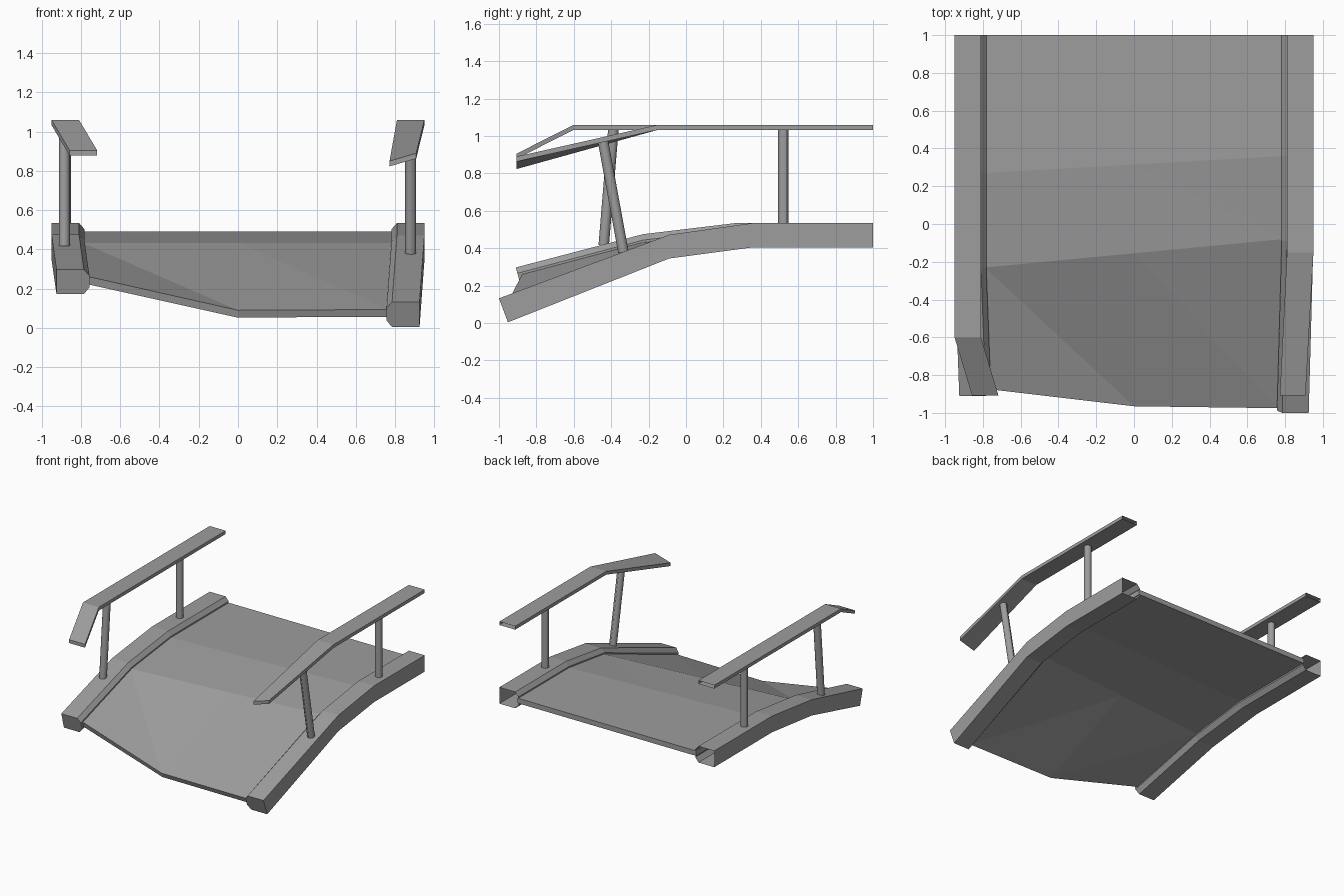
import bpy
import bmesh
from mathutils import Vector

cube = bpy.data.objects.get("Cube")
if cube:
    bpy.data.objects.remove(cube, do_unlink=True)

stone = bpy.data.materials.new("plain_grey")
stone.use_nodes = True
grey = (0.34, 0.34, 0.34, 1)
stone.diffuse_color = grey
bsdf = stone.node_tree.nodes["Principled BSDF"]
bsdf.inputs["Base Color"].default_value = grey
bsdf.inputs["Roughness"].default_value = 0.8


def finish(name, bm):
    bmesh.ops.recalc_face_normals(bm, faces=bm.faces)
    mesh = bpy.data.meshes.new(name)
    bm.to_mesh(mesh)
    bm.free()
    mesh.materials.append(stone)
    obj = bpy.data.objects.new(name, mesh)
    bpy.context.collection.objects.link(obj)
    return obj


def loft(name, rings):
    """Skin closed rings, capping the front (last) end and leaving the back open."""
    bm = bmesh.new()
    rows = [[bm.verts.new(p) for p in ring] for ring in rings]
    n = len(rows[0])
    for a, b in zip(rows, rows[1:]):
        for k in range(n):
            j = (k + 1) % n
            bm.faces.new((a[k], a[j], b[j], b[k]))
    bm.faces.new(rows[-1])
    return finish(name, bm)


# Curb section: distance inward from the outer edge, fraction of depth
SECTION = [(0, 0), (0.14, 0), (0.168, 0.25), (0.168, 0.73), (0.14, 1), (0, 1)]


def curb(name, side, stations):
    rings = []
    for x, y, z, dy, dz in stations:
        rings.append([(side * (x - u), y + dy * v, z + dz * v) for u, v in SECTION])
    loft(name, rings)


curb("left_curb", 1, [(0.95, 1, 0.535, 0, -0.13), (0.95, 0.36, 0.535, 0, -0.13),
                      (0.95, -0.09, 0.472, 0, -0.127), (0.925, -1, 0.132, 0.048, -0.128)])
curb("right_curb", -1, [(0.95, 1, 0.535, 0, -0.13), (0.95, 0.27, 0.535, 0, -0.13),
                        (0.95, -0.23, 0.475, 0, -0.127), (0.925, -0.91, 0.297, 0.034, -0.124)])


# Handrails: each station gives the outer and inner top edge
def handrail(name, side, stations):
    rings = []
    for outer, inner, y, z_out, z_in in stations:
        rings.append([(side * outer, y, z_out), (side * inner, y, z_in),
                      (side * inner, y, z_in - 0.027), (side * outer, y, z_out - 0.027)])
    loft(name, rings)


handrail("left_handrail", 1, [(0.95, 0.81, 1, 1.06, 1.06), (0.95, 0.81, -0.15, 1.06, 1.06),
                              (0.908, 0.772, -0.907, 0.89, 0.85)])
handrail("right_handrail", -1, [(0.95, 0.81, 1, 1.06, 1.06), (0.95, 0.81, -0.6, 1.06, 1.06),
                                (0.858, 0.718, -0.907, 0.905, 0.905)])


# Posts
def post(name, foot, head):
    foot, head = Vector(foot), Vector(head)
    axis = head - foot
    bpy.ops.mesh.primitive_cylinder_add(vertices=12, radius=0.028, depth=axis.length,
                                        location=(foot + head) / 2,
                                        rotation=axis.to_track_quat("Z", "Y").to_euler())
    obj = bpy.context.object
    obj.name = name
    obj.data.materials.append(stone)
    bpy.ops.object.shade_smooth_by_angle()


for label, side in (("left", 1), ("right", -1)):
    post(label + "_back_post", (side * 0.88, 0.52, 0.52), (side * 0.88, 0.52, 1.04))
post("left_front_post", (0.88, -0.335, 0.38), (0.88, -0.443, 0.97))
post("right_front_post", (-0.885, -0.44, 0.415), (-0.885, -0.388, 1.04))

# Deck: rows from back to broken front edge, split into triangles
deck_rows = [
    [(-0.79, 1, 0.492), (0, 1, 0.492), (0.79, 1, 0.492)],
    [(-0.79, 0.27, 0.492), (0, 0.315, 0.492), (0.79, 0.36, 0.492)],
    [(-0.79, -0.23, 0.433), (0, -0.155, 0.433), (0.79, -0.08, 0.433)],
    [(-0.765, -0.875, 0.262), (0, -0.965, 0.09), (0.765, -0.975, 0.094)],
]
bm = bmesh.new()
grid = [[bm.verts.new(p) for p in row] for row in deck_rows]
for a, b in zip(grid, grid[1:]):
    for k in range(2):
        bm.faces.new((a[k], b[k], b[k + 1]))
        bm.faces.new((a[k], b[k + 1], a[k + 1]))
bm.normal_update()
deck = finish("deck", bm)
if deck.data.polygons[0].normal.z < 0:
    deck.data.flip_normals()
thick = deck.modifiers.new("thickness", "SOLIDIFY")
thick.thickness = 0.04
thick.offset = -1
